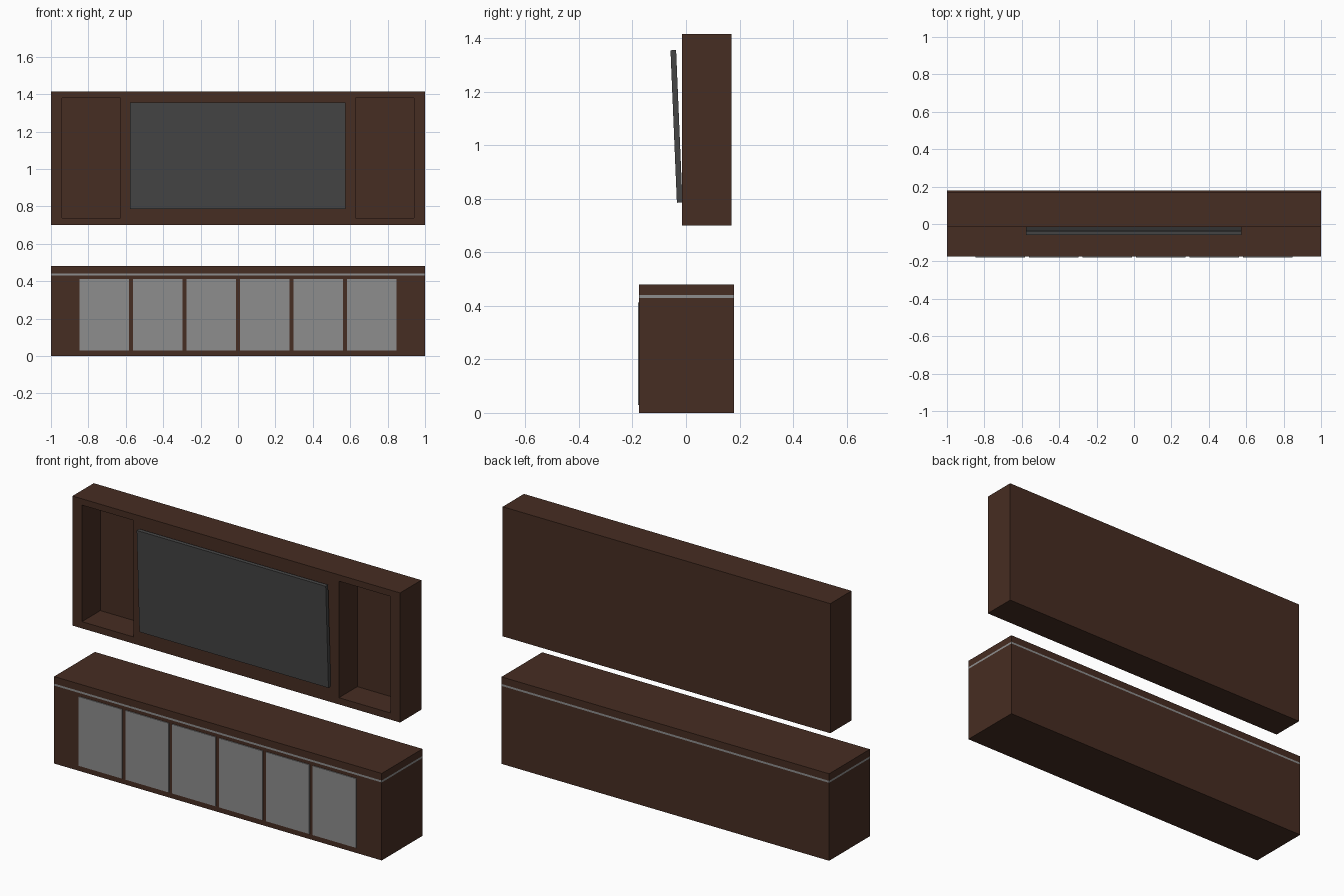
import bpy
import math

default = bpy.data.objects.get("Cube")
if default:
    bpy.data.objects.remove(default, do_unlink=True)


def material(name, rgb):
    mat = bpy.data.materials.new(name)
    mat.use_nodes = True
    mat.diffuse_color = (*rgb, 1)
    bsdf = mat.node_tree.nodes["Principled BSDF"]
    bsdf.inputs["Base Color"].default_value = (*rgb, 1)
    bsdf.inputs["Roughness"].default_value = 0.7
    return mat


wood = material("dark brown wood", (0.062, 0.026, 0.016))
screen_grey = material("charcoal", (0.06, 0.06, 0.06))
panel_grey = material("mid grey", (0.27, 0.27, 0.27))


def box(name, x, y, z, mat):
    """Box spanning the (low, high) ranges x, y and z."""
    spans = (x, y, z)
    bpy.ops.mesh.primitive_cube_add(size=1, location=[(a + b) / 2 for a, b in spans])
    obj = bpy.context.object
    obj.name = name
    obj.scale = [b - a for a, b in spans]
    bpy.ops.object.transform_apply(location=False, rotation=False, scale=True)
    obj.data.materials.append(mat)
    return obj


# Low cabinet: body, trim band and worktop stacked on one footprint
WIDTH = (-1, 1)
DEPTH = (-0.175, 0.18)
box("cabinet_body", WIDTH, DEPTH, (0, 0.43), wood)
box("cabinet_trim", WIDTH, DEPTH, (0.43, 0.441), panel_grey)
box("cabinet_top", WIDTH, DEPTH, (0.441, 0.48), wood)

# Six thin door panels on the cabinet front
door_width, pitch = 0.265, 0.286
for i in range(6):
    left = -0.848 + i * pitch
    box(f"door_{i + 1}", (left, left + door_width), (-0.18, -0.174), (0.03, 0.412), panel_grey)

# Wall panel with a deep niche cut at each end
wall = box("wall_panel", WIDTH, (-0.015, 0.17), (0.7, 1.415), wood)
for side in (-1, 1):
    niche = sorted((side * 0.627, side * 0.942))
    cutter = box("niche_cutter", niche, (-0.1, 0.145), (0.737, 1.38), wood)
    cut = wall.modifiers.new("niche", "BOOLEAN")
    cut.operation = "DIFFERENCE"
    cut.solver = "EXACT"
    cut.object = cutter
    bpy.context.view_layer.objects.active = wall
    bpy.ops.object.modifier_apply(modifier=cut.name)
    bpy.data.objects.remove(cutter, do_unlink=True)

# Television screen, leaning forward at the top
screen = box("television_screen", (-0.578, 0.576), (-0.046, -0.025), (0.785, 1.355), screen_grey)
screen.rotation_euler.x = math.radians(2.4)
